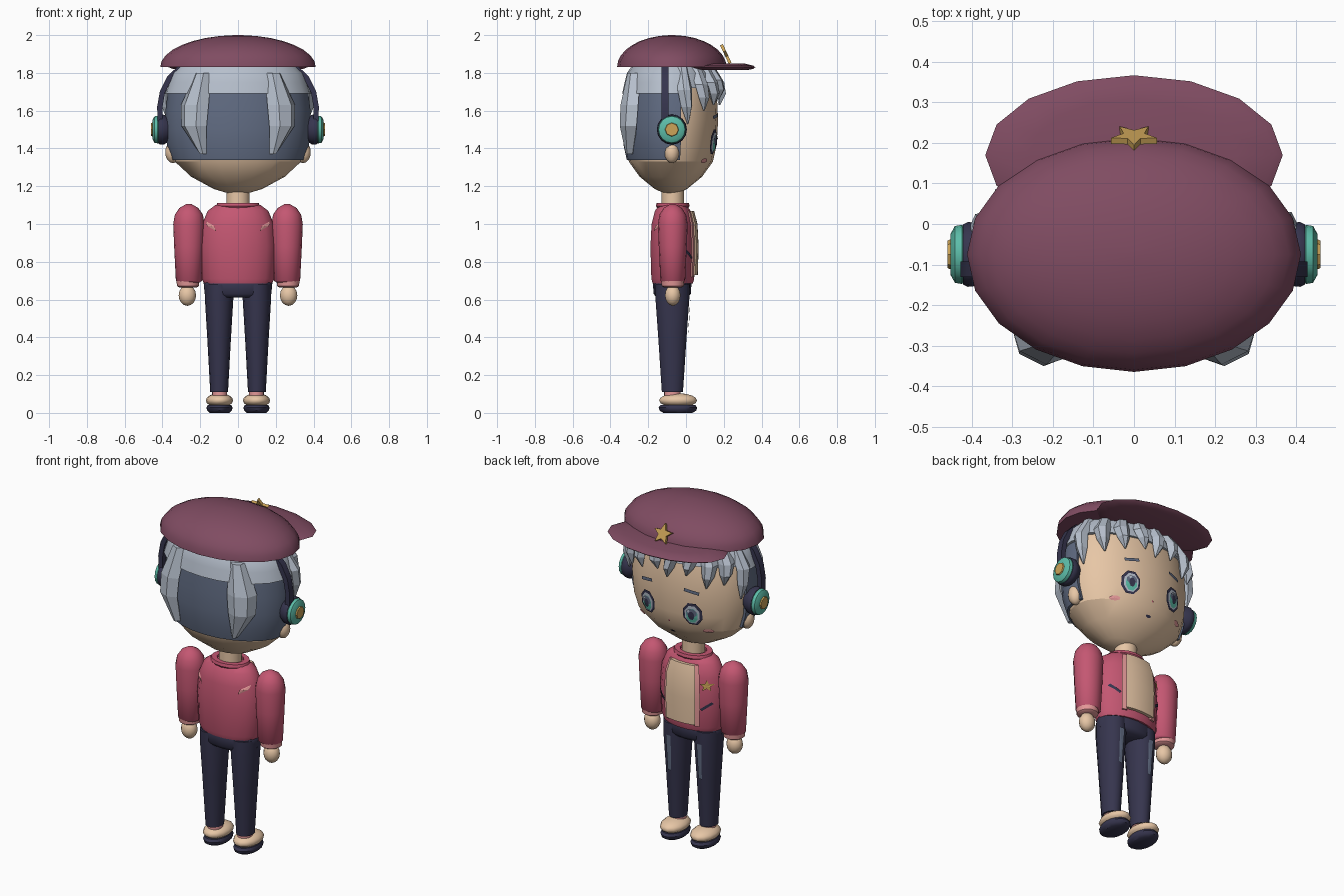
import bpy, bmesh, math
from mathutils import Vector

if "Cube" in bpy.data.objects:
    bpy.data.objects.remove(bpy.data.objects["Cube"])


def material(name, rgb):
    lin = [(c / 255 / 12.92) if c < 11 else ((c / 255 + 0.055) / 1.055) ** 2.4 for c in rgb] + [1]
    m = bpy.data.materials.new(name)
    m.use_nodes = True
    m.diffuse_color = lin
    m.node_tree.nodes["Principled BSDF"].inputs["Base Color"].default_value = lin
    return m


BURGUNDY = material("burgundy", (128, 76, 98))
ROSE = material("rose", (196, 87, 114))
PALE_PINK = material("pale pink", (228, 152, 152))
SKIN = material("skin", (234, 201, 168))
SILVER = material("silver hair", (182, 191, 204))
SLATE = material("slate", (98, 109, 132))
NAVY = material("navy", (54, 53, 78))
TEAL = material("teal", (92, 188, 168))
GOLD = material("gold", (204, 164, 88))


def finish(name, bm, mat, angle):
    bmesh.ops.recalc_face_normals(bm, faces=bm.faces)
    me = bpy.data.meshes.new(name)
    bm.to_mesh(me)
    bm.free()
    me.materials.append(mat)
    if angle:
        me.shade_smooth()
        me.set_sharp_from_angle(angle=math.radians(angle))
    ob = bpy.data.objects.new(name, me)
    bpy.context.collection.objects.link(ob)
    return ob


def skin(name, rings, mat, angle=40):
    """Closed solid through a list of equal rings, capped at both ends."""
    bm = bmesh.new()
    vs = [[bm.verts.new(p) for p in r] for r in rings]
    n = len(vs[0])
    for a, b in zip(vs, vs[1:]):
        for i in range(n):
            bm.faces.new((a[i], a[(i + 1) % n], b[(i + 1) % n], b[i]))
    bm.faces.new(vs[0])
    bm.faces.new(vs[-1])
    return finish(name, bm, mat, angle)


def lathe(name, body, mat, seg=16, angle=40):
    """body = (profile of (z, radius), x scale, y scale, x centre, y centre)"""
    prof, rx, ry, ox, oy = body
    turn = [2 * math.pi * i / seg for i in range(seg)]
    return skin(name, [[(ox + rx * r * math.cos(a), oy + ry * r * math.sin(a), z) for a in turn]
                       for z, r in prof], mat, angle)


def ball(name, c, rad, mat, seg=14, rows=8):
    ts = [math.pi * (0.02 + 0.96 * i / rows) for i in range(rows + 1)]
    prof = [(c[2] - rad[2] * math.cos(t), math.sin(t)) for t in ts]
    return lathe(name, (prof, rad[0], rad[1], c[0], c[1]), mat, seg, 50)


def radius(body, z):
    prof = body[0]
    for (z0, r0), (z1, r1) in zip(prof, prof[1:]):
        if z0 <= z <= z1:
            return r0 + (r1 - r0) * (z - z0) / (z1 - z0)
    return prof[-1][1]


def shell(name, body, zs, a0, a1, inner, outer, mat, seg=14):
    """Curved slab following a lathed body between two angles."""
    _, rx, ry, ox, oy = body
    arc = [math.radians(a0 + (a1 - a0) * i / seg) for i in range(seg + 1)]
    rings = []
    for z in zs:
        r = radius(body, z)
        loop = [(a, r + outer) for a in arc] + [(a, r + inner) for a in reversed(arc)]
        rings.append([(ox + rx * k * math.cos(a), oy + ry * k * math.sin(a), z) for a, k in loop])
    return skin(name, rings, mat, 35)


def decal(name, body, mat, outline, cx, cz, off, side=1):
    """Thin plate laid on the +y (side 1) or -y (side -1) surface of a lathed body."""
    _, rx, ry, ox, oy = body

    def place(dx, dz):
        x, z = cx + dx, cz + dz
        d = math.sqrt(max(0, radius(body, z) ** 2 - ((x - ox) / rx) ** 2))
        return (x, oy + side * (ry * d + off), z)
    bm = bmesh.new()
    mid = bm.verts.new(place(0, 0))
    vs = [bm.verts.new(place(*p)) for p in outline]
    for i, v in enumerate(vs):
        bm.faces.new((mid, v, vs[(i + 1) % len(vs)]))
    ob = finish(name, bm, mat, 0)
    if ob.data.polygons[0].normal.y * side < 0:
        ob.data.flip_normals()
    return ob


def oval(w, h, n=8):
    return [(w * math.cos(2 * math.pi * (i + .5) / n), h * math.sin(2 * math.pi * (i + .5) / n)) for i in range(n)]


def bar(w, h, deg=0):
    c, s = math.cos(math.radians(deg)), math.sin(math.radians(deg))
    return [(x * c - z * s, x * s + z * c) for x, z in ((-w, -h), (0, -h), (w, -h), (w, h), (0, h), (-w, h))]


def star(r):
    return [((r if i % 2 == 0 else r * .45) * math.sin(math.pi * i / 5),
             (r if i % 2 == 0 else r * .45) * math.cos(math.pi * i / 5)) for i in range(10)]


# Bodies that other parts follow
HEAD = ([(1.165, .16), (1.185, .34), (1.25, .66), (1.33, .89), (1.42, .97), (1.55, 1), (1.7, .97),
         (1.8, .87), (1.86, .7), (1.9, .4)], .375, .25, 0, -.08)
TORSO = ([(.685, .9), (.71, .96), (.88, 1), (1.0, .95), (1.07, .8), (1.1, .6)], .2, .12, 0, -.07)

# Head, ears, neck
lathe("head", HEAD, SKIN, 20, 25)
lathe("neck", ([(1.07, 1), (1.2, 1)], .062, .06, 0, -.07), SKIN)

# Hair: dark back, light crown, tapered locks
shell("hair_back", HEAD, (1.34, 1.42, 1.5, 1.6, 1.72), -192, 12, -.03, .035, SLATE)
shell("hair_crown", HEAD, (1.69, 1.75, 1.8, 1.85), -200, 20, -.03, .06, SILVER)
shell("hair_front", HEAD, (1.72, 1.8, 1.85), 15, 165, -.03, .05, SILVER)


def lock(name, ang, rows, thick=.022):
    _, rx, ry, ox, oy = HEAD
    rings = []
    for z, shift, w, off in rows:
        a, r = math.radians(ang + shift), radius(HEAD, z)
        n = Vector((math.cos(a) / rx, math.sin(a) / ry, 0)).normalized()
        t = Vector((-n.y, n.x, 0))
        p = Vector((ox + rx * r * math.cos(a), oy + ry * r * math.sin(a), z)) + n * off
        th = thick * min(1, w / .03)
        rings.append([p + t * w * u + n * th * v for u, v in
                      ((-1, -.5), (-.45, 1), (.45, 1), (1, -.5), (0, -1.5))])
    skin(name, rings, SILVER, 0)


FRINGE = [(16, 1.53, .042), (38, 1.60, .045), (57, 1.63, .045), (76, 1.66, .045),
          (94, 1.63, .042), (112, 1.66, .045), (130, 1.60, .045), (147, 1.62, .045), (165, 1.53, .042)]
for i, (ang, tip, w) in enumerate(FRINGE):
    h = 1.83 - tip
    lean = 4 if ang < 90 else -4
    lock(f"fringe_lock_{i + 1}", ang, [(1.83, 0, w * .8, .015), (1.83 - h * .4, 0, w, .03),
                                       (1.83 - h * .7, lean / 2, w * .75, .026), (tip, lean, .004, .012)])
for side, ang, k in (("left", -53, 1), ("right", 233, -1)):
    lock(f"back_lock_{side}", ang, [(1.80, -3 * k, .045, .015), (1.63, 0, .082, .03),
                                    (1.52, 0, .075, .034), (1.37, -6 * k, .018, .022)], .03)

# Cap
cap = [(1.83 + .17 * math.sin(t), math.cos(t)) for t in [math.pi / 2 * .97 * i / 8 for i in range(9)]]
lathe("cap_dome", (cap, .412, .29, 0, -.075), BURGUNDY, 20, 45)
lathe("cap_brim", ([(1.815, .8), (1.822, .95), (1.83, 1), (1.838, .95), (1.85, .7)], .367, .197, 0, .17),
      BURGUNDY, 16, 50)
badge = skin("cap_star", [[(x, y, z) for x, z in star(.06)] for y in (-.008, .008)], GOLD, 0)
badge.location = (0, .213, 1.895)
badge.rotation_euler = (math.radians(25), 0, 0)

# Headphone band
half = [(.412, 1.54), (.414, 1.62), (.4, 1.7), (.365, 1.77), (.31, 1.825), (.18, 1.865)]
path = half + [(0, 1.875)] + [(-x, z) for x, z in reversed(half)]
rings = []
for i, (x, z) in enumerate(path):
    a, b = path[max(i - 1, 0)], path[min(i + 1, len(path) - 1)]
    d = Vector((b[0] - a[0], 0, b[1] - a[1])).normalized()
    n = Vector((d.z, 0, -d.x)) * .014
    rings.append([Vector((x, -.112 + sy * .019, z)) + n * sn for sy, sn in ((-1, -1), (1, -1), (1, 1), (-1, 1))])
skin("headphone_band", rings, NAVY, 40)

# Parts that come in pairs
for side, s in (("left", 1), ("right", -1)):
    # Ear cups
    for part, prof, mat, seg in (
            ("pad", [(.36, .06), (.39, .078), (.41, .08), (.422, .074)], NAVY, 16),
            ("shell", [(.415, .066), (.425, .073), (.442, .07), (.453, .05)], TEAL, 16),
            ("centre", [(.45, .038), (.46, .034)], GOLD, 8)):
        ob = lathe(f"headphone_{part}_{side}", (prof, 1, 1, 0, 0), mat, seg, 40)
        ob.location = (0, -.075, 1.5)
        ob.rotation_euler = (0, s * math.pi / 2, 0)
    ball(f"ear_{side}", (s * .345, -.075, 1.38), (.04, .04, .058), SKIN)

    # Eye, brow and cheek
    x = s * .145
    decal(f"eye_rim_{side}", HEAD, NAVY, oval(.056, .07), x, 1.435, .006)
    decal(f"eye_white_{side}", HEAD, SILVER, oval(.043, .056), x, 1.433, .009)
    decal(f"iris_{side}", HEAD, TEAL, oval(.033, .045), x, 1.428, .012)
    decal(f"iris_shade_{side}", HEAD, SLATE, oval(.03, .026), x, 1.445, .014)
    decal(f"pupil_{side}", HEAD, NAVY, oval(.017, .026), x, 1.43, .017)
    decal(f"eye_glint_{side}", HEAD, SILVER, oval(.008, .01, 6), x + .014, 1.458, .02)
    decal(f"brow_{side}", HEAD, SLATE, bar(.042, .009, -s * 10), x, 1.57, .008)
    decal(f"cheek_{side}", HEAD, PALE_PINK, oval(.028, .013), s * .215, 1.335, .006)

    # Arm
    sleeve = [(.69, .058), (.7, .069), (.88, .078), (1.0, .083), (1.05, .074), (1.085, .05), (1.105, .015)]
    lathe(f"sleeve_{side}", (sleeve, 1, .95, s * .26, -.07), ROSE, 16, 50)
    lathe(f"cuff_{side}", ([(.665, .048), (.672, .058), (.71, .062)], 1, 1, s * .265, -.07), PALE_PINK)
    ball(f"hand_{side}", (s * .268, -.07, .622), (.046, .042, .055), SKIN)

    # Leg and shoe
    leg = ([(.11, .047), (.4, .063), (.6, .075), (.68, .075)], 1, 1.22, s * .1, -.072)
    lathe(f"trouser_leg_{side}", leg, NAVY, 14)
    decal(f"trouser_stripe_{side}", leg, SLATE, [(-.016, .11), (.016, .11), (.012, -.1), (-.01, -.1)],
          s * .1, .5, .006)
    lathe(f"sock_{side}", ([(.07, .04), (.115, .04)], 1, 1.1, s * .097, -.072), PALE_PINK)
    ball(f"shoe_{side}", (s * .098, -.042, .066), (.072, .103, .038), SKIN)
    lathe(f"sole_{side}", ([(0, .75), (.012, .95), (.028, 1), (.042, .9)], .069, .102, s * .098, -.043), NAVY)

    # Jacket details
    a0, a1 = (57, 66) if s > 0 else (114, 123)
    shell(f"lapel_{side}", TORSO, (.72, .88, 1.0, 1.07), a0, a1, -.05, .07, PALE_PINK, 2)
    decal(f"pocket_slit_{side}", TORSO, NAVY, bar(.034, .007, s * 38), s * .145, .84, .006)
    decal(f"back_mark_{side}", TORSO, PALE_PINK,
          [(s * .028, .025), (s * .022, .0), (s * -.026, -.028), (s * -.016, .0)], s * .142, .99, .007, -1)

# Nose and mouth
decal("nose", HEAD, ROSE, oval(.007, .006, 6), 0, 1.365, .006)
decal("mouth", HEAD, NAVY, oval(.018, .007, 6), 0, 1.29, .006)

# Jacket, shirt and hips
lathe("jacket", TORSO, ROSE, 18, 45)
lathe("collar", ([(1.07, .085), (1.095, .105), (1.112, .1), (1.112, .07), (1.08, .065)], 1.1, .85, 0, -.07), ROSE)
shell("shirt", TORSO, (.73, .88, 1.0, 1.07), 65, 115, -.1, .14, SKIN, 6)
decal("chest_star", TORSO, GOLD, star(.034), -.145, .96, .008)
lathe("hips", ([(.61, .8), (.63, .97), (.69, 1), (.71, .9)], .182, .102, 0, -.073), NAVY, 16, 50)
